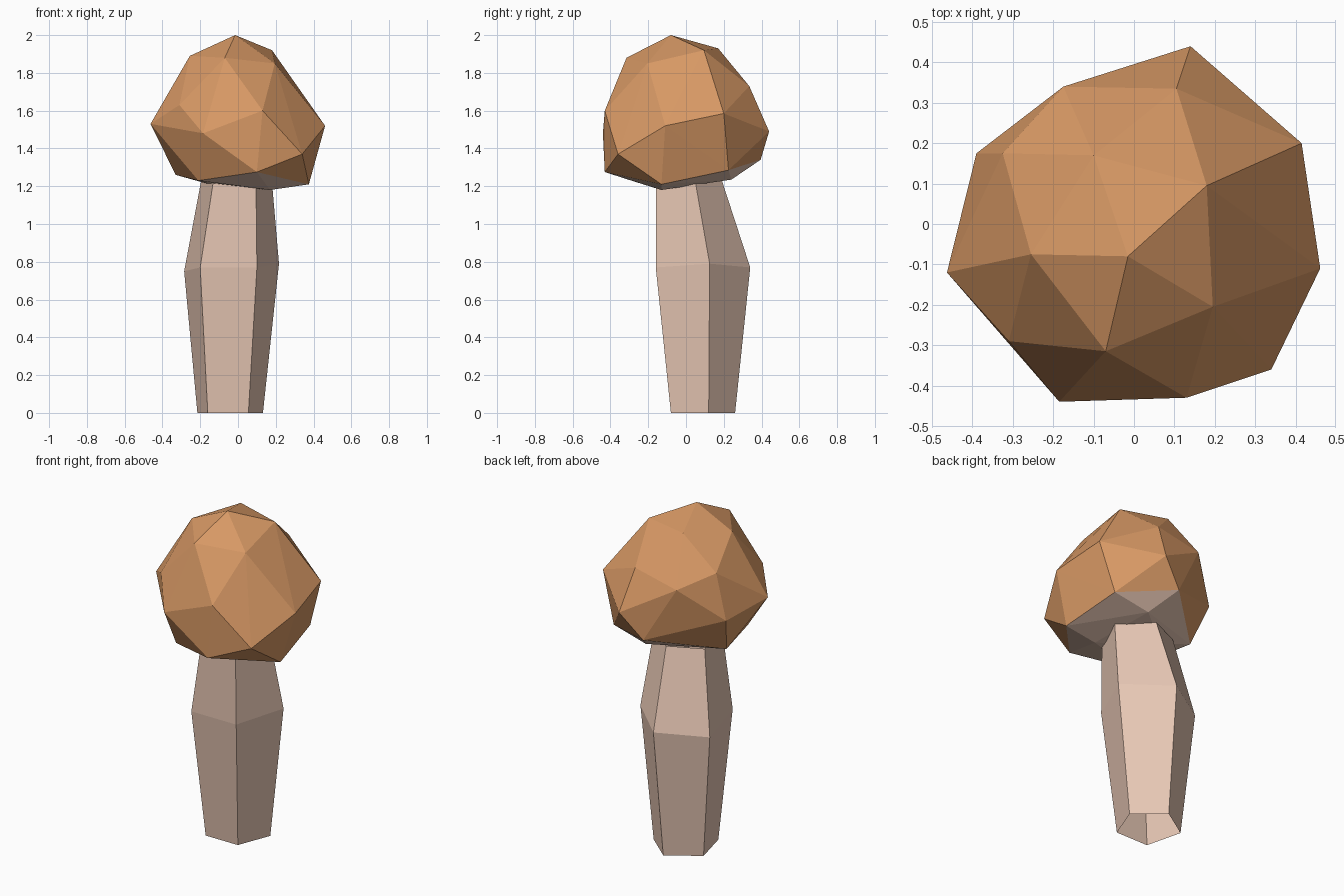
import bpy, bmesh

if "Cube" in bpy.data.objects:
    bpy.data.objects.remove(bpy.data.objects["Cube"])


def material(name, srgb):
    m = bpy.data.materials.new(name)
    m.diffuse_color = [((c / 255 + 0.055) / 1.055) ** 2.4 for c in srgb] + [1]
    m.use_nodes = True
    m.node_tree.nodes["Principled BSDF"].inputs["Base Color"].default_value = m.diffuse_color
    return m


def finish(bm, name, mats):
    me = bpy.data.meshes.new(name)
    bm.to_mesh(me)
    bm.free()
    for m in mats:
        me.materials.append(m)
    ob = bpy.data.objects.new(name, me)
    bpy.context.collection.objects.link(ob)
    return ob


cap_brown = material("cap brown", (216, 153, 101))
stem_cream = material("stem cream", (232, 200, 181))

# Stem: three irregular five-sided rings, bulging in the middle, open at both ends
rings = [
    [(-.16, -.08, 0), (.055, -.08, 0), (.132, .12, 0), (-.03, .26, 0), (-.215, .14, 0)],
    [(-.20, -.16, .77), (.10, -.16, .77), (.217, .125, .79), (-.02, .34, .77), (-.285, .18, .75)],
    [(-.13, -.16, 1.23), (.095, -.16, 1.23), (.18, .05, 1.22), (0, .19, 1.23), (-.195, .10, 1.23)],
]
bm = bmesh.new()
loops = [[bm.verts.new(p) for p in r] for r in rings]
for lo, hi in zip(loops, loops[1:]):
    for i in range(5):
        j = (i + 1) % 5
        bm.faces.new((lo[i], lo[j], hi[j], hi[i]))
finish(bm, "stem", [stem_cream])

# Cap: chunky faceted boulder shape wrapped around its corner points
crown = [(-.015, -.08, 2.0), (-.10, .17, 1.93), (.18, .095, 1.92), (.195, -.205, 1.85),
         (-.07, -.315, 1.88), (-.255, -.075, 1.89), (-.325, .175, 1.75),
         (-.175, .34, 1.67), (.105, .335, 1.73), (-.31, -.29, 1.63)]
rim = [(-.463, -.12, 1.53), (-.39, .175, 1.48), (.14, .44, 1.49), (.415, .20, 1.585),
       (.461, -.11, 1.52), (.34, -.36, 1.37), (.13, -.43, 1.60), (-.185, -.44, 1.48)]
underside = [(.01, .395, 1.34), (.325, .225, 1.285), (-.33, .085, 1.26), (-.21, -.29, 1.23),
             (.10, -.43, 1.275), (.375, -.13, 1.21), (.10, .24, 1.235), (.17, -.13, 1.18),
             (-.15, .05, 1.21)]
bm = bmesh.new()
for p in crown + rim + underside:
    bm.verts.new(p)
bmesh.ops.convex_hull(bm, input=bm.verts)
loose = [v for v in bm.verts if not v.link_faces]
bmesh.ops.delete(bm, geom=loose, context='VERTS')
bmesh.ops.recalc_face_normals(bm, faces=bm.faces)
# Faces spanning only the low corners form the pale underside
for f in bm.faces:
    f.material_index = 1 if max(v.co.z for v in f.verts) < 1.36 else 0
finish(bm, "cap", [cap_brown, stem_cream])
